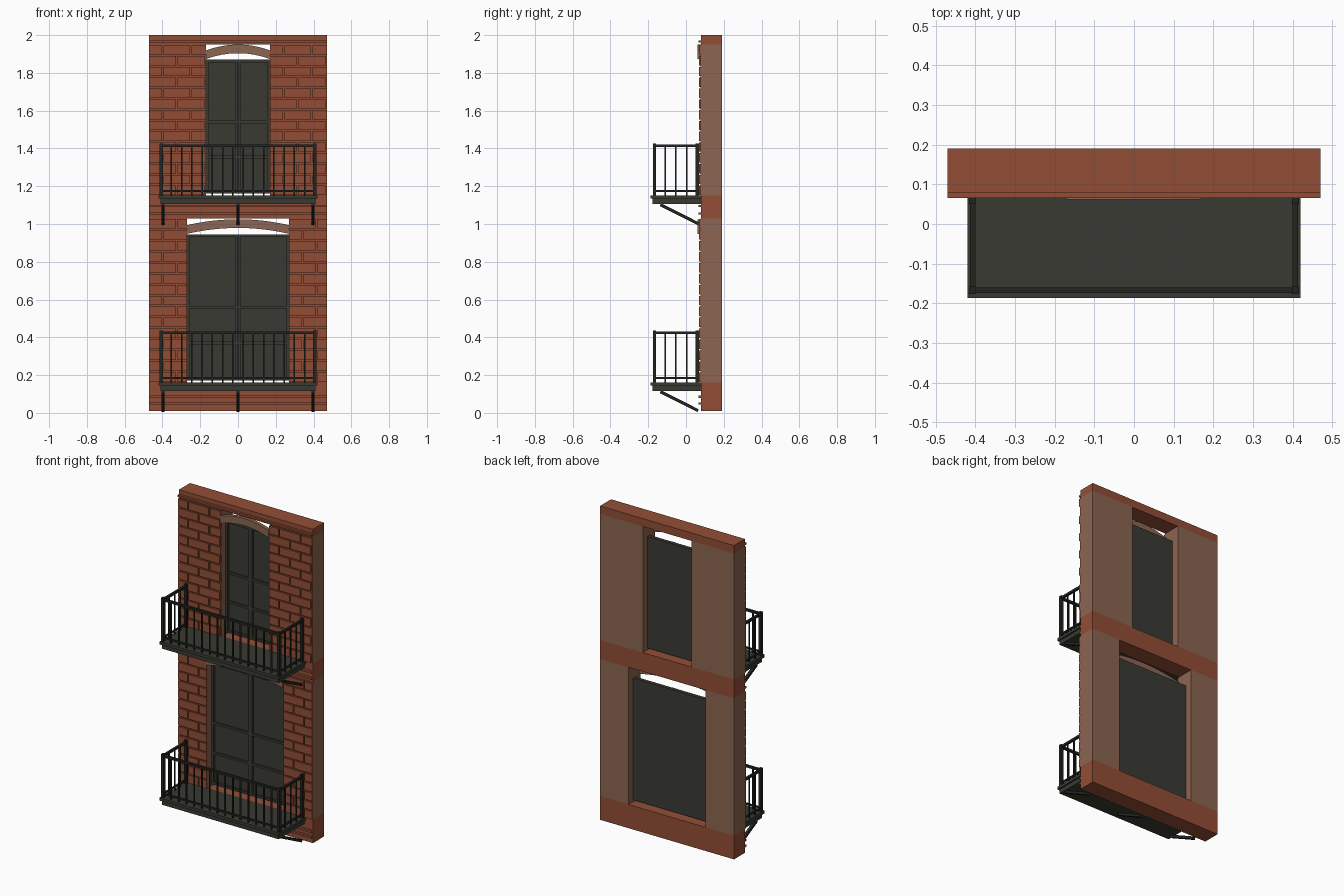
import bpy, bmesh, math
from mathutils import Matrix, Vector

cube = bpy.data.objects.get("Cube")
if cube:
    bpy.data.objects.remove(cube, do_unlink=True)


def material(name, rgb):
    m = bpy.data.materials.new(name)
    m.use_nodes = True
    m.diffuse_color = (*rgb, 1)
    m.node_tree.nodes["Principled BSDF"].inputs["Base Color"].default_value = (*rgb, 1)
    return m


BRICK = material("brick red", (0.29, 0.076, 0.036))
STONE = material("brown stone", (0.262, 0.133, 0.084))
DARK = material("dark olive paint", (0.042, 0.042, 0.033))
IRON = material("black iron", (0.017, 0.018, 0.014))


def finish(bm, name, *mats):
    bmesh.ops.recalc_face_normals(bm, faces=bm.faces)
    me = bpy.data.meshes.new(name)
    bm.to_mesh(me)
    bm.free()
    for m in mats:
        me.materials.append(m)
    ob = bpy.data.objects.new(name, me)
    bpy.context.collection.objects.link(ob)
    return ob


def box(bm, x0, x1, y0, y1, z0, z1):
    mid = Vector((x0 + x1, y0 + y1, z0 + z1)) / 2
    size = Matrix.Diagonal((x1 - x0, y1 - y0, z1 - z0, 1))
    bmesh.ops.create_cube(bm, size=1, matrix=Matrix.Translation(mid) @ size)


def boxes(name, mat, items):
    bm = bmesh.new()
    for b in items:
        box(bm, *b)
    return finish(bm, name, mat)


W = 0.47            # half width of the wall
FACE, BACK = 0.08, 0.19
ROW, LENGTH, GAP = 0.058, 0.15, 0.008


def pier(name, x0, x1, z0, z1):
    # Stone core whose street face is brick coloured
    core = boxes(name + "_core", STONE, [(x0, x1, FACE - 0.003, BACK, z0, z1)])
    core.data.materials.append(BRICK)
    for p in core.data.polygons:
        p.material_index = int(p.normal.y < -0.9)
    # Raised bricks in running bond, clipped to the pier
    rows = round((z1 - z0) / ROW)
    h = (z1 - z0) / rows
    items = []
    for r in range(rows):
        x = x0 - (LENGTH / 2 if r % 2 else 0)
        while x < x1 - 0.01:
            a, b = max(x, x0), min(x + LENGTH - GAP, x1)
            if b - a > 0.01:
                items.append((a, b, 0.068, FACE, z0 + r * h + GAP / 2, z0 + (r + 1) * h - GAP / 2))
            x += LENGTH
    boxes(name + "_bricks", BRICK, items)


def arch(name, half, z_end, rise, thick):
    # Shallow curved lintel set at the front of the opening
    bm = bmesh.new()
    n = 16
    loop = []
    for k in range(n + 1):
        t = -1 + 2 * k / n
        loop.append((half * t, z_end + rise * (1 - t * t)))
    outline = loop + [(x, z + thick) for x, z in reversed(loop)]
    face = bm.faces.new([bm.verts.new((x, 0.062, z)) for x, z in outline])
    out = bmesh.ops.extrude_face_region(bm, geom=[face])
    moved = [v for v in out["geom"] if isinstance(v, bmesh.types.BMVert)]
    bmesh.ops.translate(bm, verts=moved, vec=(0, 0.022, 0))
    finish(bm, name, STONE)


def door(name, half, z0, z1, bars):
    # Thin panel with raised stiles and rails
    items = [(-half, half, 0.133, 0.145, z0, z1)]
    y0, y1, w = 0.12, 0.135, 0.014
    for s in (-1, 1):
        for c, hw in ((half - w / 2, w / 2), (0.008, 0.0065)):
            items.append((s * c - hw, s * c + hw, y0, y1, z0, z1))
    for z in (z0 + w / 2, z1 - w / 2, *bars):
        items.append((-half + w, half - w, y0 + 0.002, y1, z - w / 2, z + w / 2))
    boxes(name, DARK, items)


def balcony(name, z):
    # Deck made of a slab and a slightly wider lip
    boxes(name + "_deck", DARK, [(-0.42, 0.42, -0.187, FACE, z - 0.018, z),
                                 (-0.41, 0.41, -0.178, FACE, z - 0.045, z - 0.018)])
    # Railing on three sides
    px, yf, yb = 0.407, -0.167, 0.06
    items = []

    def upright(x, y, hw, top):
        items.append((x - hw, x + hw, y - hw, y + hw, z - 0.01, z + top))

    for s in (-1, 1):
        for y in (yf, yb):
            upright(s * px, y, 0.009, 0.275)
        for k in range(1, 4):
            upright(s * px, yf + (yb - yf) * k / 4, 0.0035, 0.26)
    for k in range(1, 15):
        upright(-px + 2 * px * k / 15, yf, 0.004, 0.26)
    for h, t in ((0.262, 0.007), (0.022, 0.005)):
        items.append((-px, px, yf - t, yf + t, z + h - t, z + h + t))
        for s in (-1, 1):
            items.append((s * px - t, s * px + t, yf, yb, z + h - t, z + h + t))
    boxes(name + "_railing", IRON, items)
    # Sloping struts beneath the deck
    bm = bmesh.new()
    a, b = Vector((0, -0.135, z - 0.05)), Vector((0, 0.064, z - 0.15))
    d = b - a
    turn = Matrix.Rotation(math.atan2(d.z, d.y), 4, "X")
    for x in (-0.397, 0, 0.397):
        place = Matrix.Translation((a + b) / 2 + Vector((x, 0, 0)))
        bmesh.ops.create_cube(bm, size=1, matrix=place @ turn @ Matrix.Diagonal((0.018, d.length, 0.016, 1)))
    finish(bm, name + "_struts", IRON)


# Brick bands with thin projecting ridges
def band(name, z0, z1, ridges):
    items = [(-W, W, FACE, BACK, z0, z1)]
    items += [(-W, W, 0.066, FACE, z - 0.006, z + 0.006) for z in ridges]
    boxes(name, BRICK, items)


band("base_band", 0.01, 0.16, (0.05, 0.085))
band("middle_band", 1.03, 1.15, (1.055, 1.095))
band("top_band", 1.95, 2.0, (1.966,))

# Two storeys: name, opening half width, bottom, top, door top, door rails
for name, half, z0, z1, top, bars in (
        ("lower", 0.27, 0.16, 1.03, 0.945, (0.56, 0.37)),
        ("upper", 0.17, 1.15, 1.95, 1.87, (1.54, 1.355))):
    pier(name + "_right_pier", -W, -half, z0, z1)
    pier(name + "_left_pier", half, W, z0, z1)
    arch(name + "_arch", half, top + 0.003, 0.031, 0.046)
    door(name + "_door", half, z0 + 0.012, top, bars)
    balcony(name + "_balcony", z0 + 0.002)
